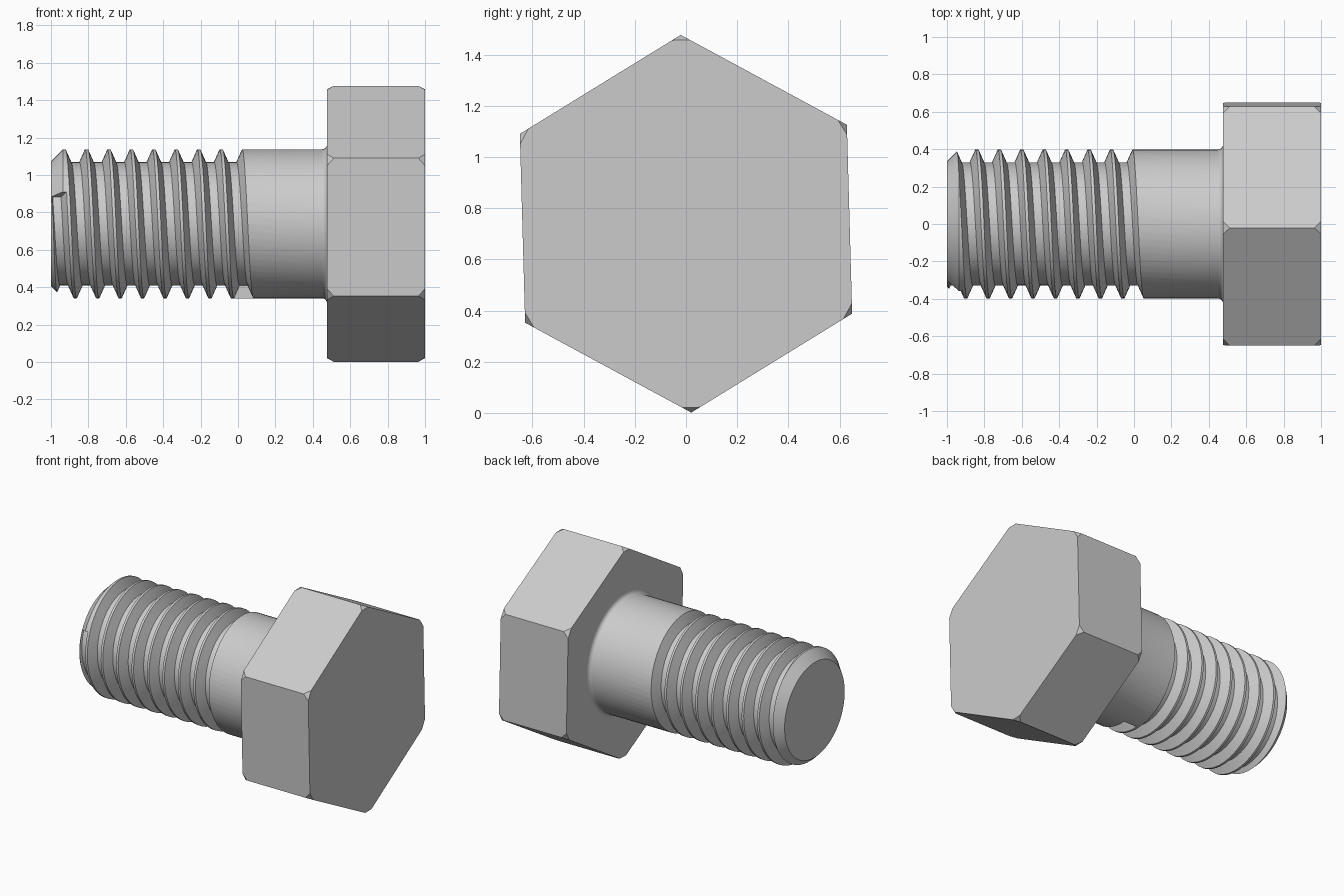
import bpy, bmesh
from math import sin, cos, pi, radians
from mathutils import Vector

CZ = 0.739            # height of the bolt axis
SEG = 64              # sides of the round parts

old = bpy.data.objects.get("Cube")
if old:
    bpy.data.objects.remove(old, do_unlink=True)

steel = bpy.data.materials.new("steel grey")
steel.use_nodes = True
GREY = (0.6, 0.6, 0.6, 1)
steel.diffuse_color = GREY
steel.node_tree.nodes["Principled BSDF"].inputs["Base Color"].default_value = GREY


def around(x, r, a):
    """Point on the bolt: angle runs from the top towards the front."""
    return Vector((x, -r * sin(a), CZ + r * cos(a)))


def skin(name, rings, closed=False):
    """Skin equal rings of points into a capped solid."""
    bm = bmesh.new()
    loops = [[bm.verts.new(p) for p in ring] for ring in rings]
    n = len(rings[0])
    for a, b in zip(loops, loops[1:]):
        for i in range(n):
            j = (i + 1) % n
            bm.faces.new((a[i], a[j], b[j], b[i]))
    bm.faces.new(loops[0])
    bm.faces.new(loops[-1])
    return finish(name, bm)


def finish(name, bm):
    bmesh.ops.recalc_face_normals(bm, faces=bm.faces)
    mesh = bpy.data.meshes.new(name)
    bm.to_mesh(mesh)
    bm.free()
    mesh.materials.append(steel)
    obj = bpy.data.objects.new(name, mesh)
    bpy.context.collection.objects.link(obj)
    return obj


# Shank: turned profile with a tip chamfer and a fillet under the head
R, F = 0.398, 0.028
profile = [(-1, 0.334), (-0.936, R)]
profile += [(0.476 - F + F * sin(t), R + F - F * cos(t))
            for t in (k * pi / 10 for k in range(6))]
profile.append((0.5, R + F))
shank = skin("threaded_shank",
             [[around(x, r, 2 * pi * i / SEG) for i in range(SEG)]
              for x, r in profile])

# Thread groove: a trapezoid swept along a helix
PITCH, ROOT = 0.12, 0.33
section = [(-0.0556, 0.406), (-0.022, ROOT), (0.022, ROOT), (0.0556, 0.406)]
start, end, steps = radians(64.5), radians(180 + 8 * 360), 533
rings = []
for k in range(steps + 1):
    a = start + (end - start) * k / steps
    cx = -0.99 + PITCH * a / (2 * pi)
    rings.append([around(cx + dx, r, a) for dx, r in section])
groove = skin("thread_cutter", rings)
groove.hide_render = True

cut = shank.modifiers.new("thread", "BOOLEAN")
cut.operation = "DIFFERENCE"
cut.solver = "EXACT"
cut.object = groove
bpy.ops.object.select_all(action="DESELECT")
bpy.context.view_layer.objects.active = shank
shank.select_set(True)
bpy.ops.object.modifier_apply(modifier=cut.name)
bpy.data.objects.remove(groove, do_unlink=True)
bpy.ops.object.shade_smooth_by_angle(angle=radians(25))

# Head: hexagonal prism, slightly turned, with its corners chamfered
HEX, X0, X1 = 0.738, 0.476, 1.0
angles = [radians(1.6 + 60 * i) for i in range(6)]
head = skin("hex_head", [[around(x, HEX, a) for a in angles] for x in (X0, X1)])
bm = bmesh.new()
bm.from_mesh(head.data)
for a in angles:
    for x, side in ((X0, -1), (X1, 1)):
        point = around(x, HEX - 0.02, a)
        normal = Vector((side * 0.02, -0.036 * sin(a), 0.036 * cos(a)))
        bmesh.ops.bisect_plane(bm, geom=bm.verts[:] + bm.edges[:] + bm.faces[:],
                               plane_co=point, plane_no=normal, clear_outer=True)
        bmesh.ops.holes_fill(bm, edges=[e for e in bm.edges if e.is_boundary])
bmesh.ops.recalc_face_normals(bm, faces=bm.faces)
bm.to_mesh(head.data)
bm.free()
